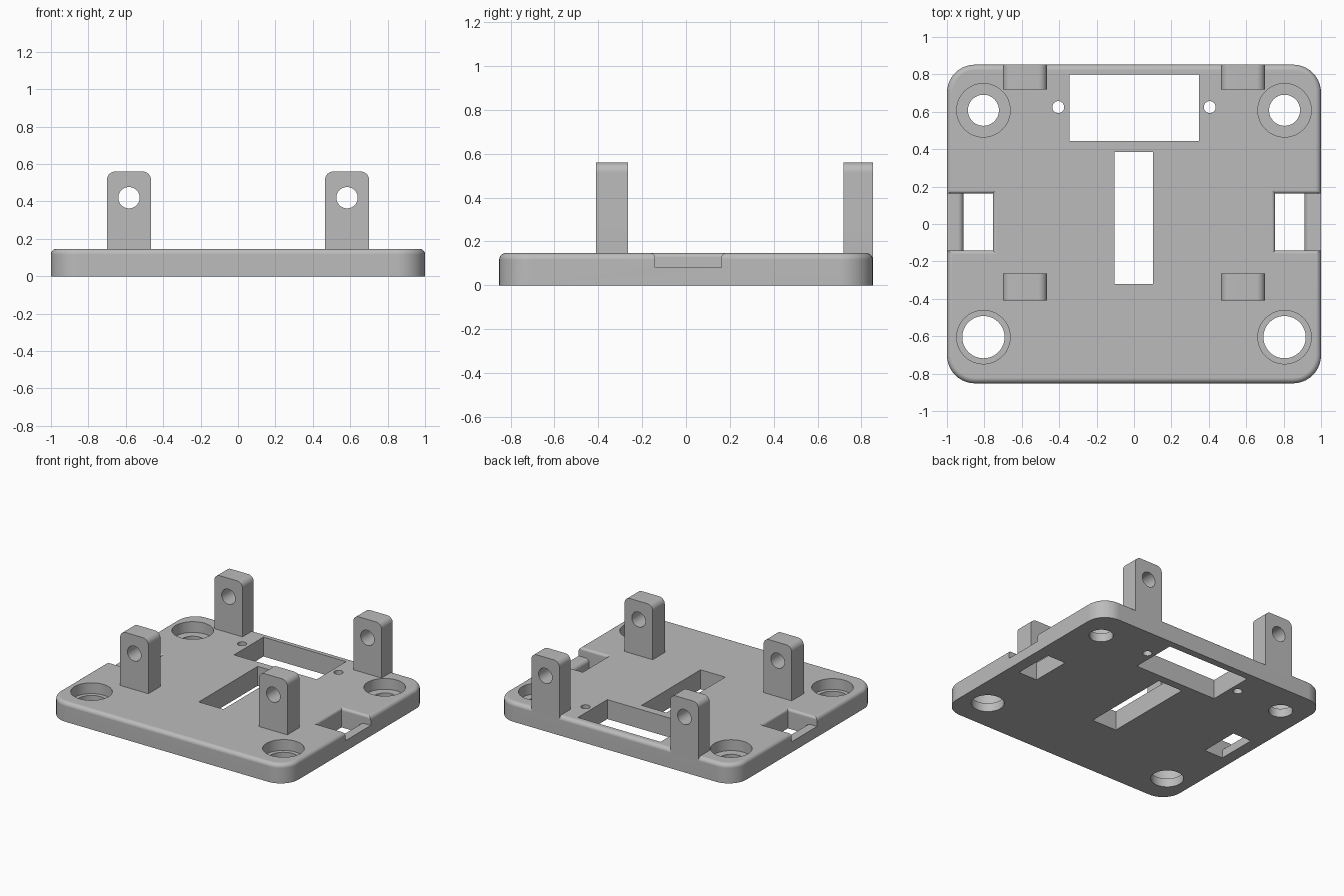
import bpy, bmesh
from math import sin, cos, pi

cube = bpy.data.objects.get("Cube")
if cube:
    bpy.data.objects.remove(cube)

grey = bpy.data.materials.new("plain grey")
grey.use_nodes = True
colour = (0.5, 0.5, 0.5, 1)
grey.diffuse_color = colour
grey.node_tree.nodes["Principled BSDF"].inputs["Base Color"].default_value = colour

TOP = 0.147      # plate thickness
EDGE_Y = 0.852   # half depth of the plate
STEPS = 6


def loft(name, rings):
    """Closed solid through matching rings of 3D points."""
    bm = bmesh.new()
    rows = [[bm.verts.new(p) for p in ring] for ring in rings]
    n = len(rows[0])
    for a, b in zip(rows, rows[1:]):
        for i in range(n):
            j = (i + 1) % n
            bm.faces.new((a[i], a[j], b[j], b[i]))
    bm.faces.new(rows[0])
    bm.faces.new(rows[-1])
    bmesh.ops.recalc_face_normals(bm, faces=bm.faces)
    mesh = bpy.data.meshes.new(name)
    bm.to_mesh(mesh)
    bm.free()
    mesh.materials.append(grey)
    obj = bpy.data.objects.new(name, mesh)
    bpy.context.collection.objects.link(obj)
    return obj


def circle(x, y, r, n=48):
    return [(x + r * cos(2 * pi * i / n), y + r * sin(2 * pi * i / n)) for i in range(n)]


def rect(x0, x1, y0, y1):
    return [(x0, y0), (x1, y0), (x1, y1), (x0, y1)]


def arc(x, y, r, start, n=8):
    return [(x + r * cos(start + pi / 2 * i / n), y + r * sin(start + pi / 2 * i / n))
            for i in range(n + 1)]


def flat(points, z):
    return [(x, y, z) for x, y in points]


def upright(points, y):
    return [(x, y, z) for x, z in points]


def fillet(r):
    """Sideways and upward offsets of a quarter round, from wall to top."""
    return [(r * (1 - cos(pi / 2 * i / STEPS)), r * sin(pi / 2 * i / STEPS))
            for i in range(STEPS + 1)]


def cut(obj, cutter):
    mod = obj.modifiers.new("cut", 'BOOLEAN')
    mod.operation, mod.solver, mod.object = 'DIFFERENCE', 'EXACT', cutter
    bpy.context.view_layer.objects.active = obj
    bpy.ops.object.modifier_apply(modifier=mod.name)
    bpy.data.objects.remove(cutter)


def finish(obj):
    bpy.ops.object.select_all(action='DESELECT')
    obj.select_set(True)
    bpy.context.view_layer.objects.active = obj
    bpy.ops.object.shade_smooth_by_angle(angle=pi / 6)
    mod = obj.modifiers.new("even shading", 'WEIGHTED_NORMAL')
    mod.keep_sharp = True


# Base plate: round corners, sharp bottom, rounded top edge
def plate_outline(inset):
    r = 0.15
    cx, cy = 1 - r, EDGE_Y - r
    corners = [(cx, cy), (-cx, cy), (-cx, -cy), (cx, -cy)]
    return [p for i, (x, y) in enumerate(corners) for p in arc(x, y, r - inset, i * pi / 2, 10)]


ROUND = 0.03
rings = [flat(plate_outline(0), 0)]
rings += [flat(plate_outline(d), TOP - ROUND + h) for d, h in fillet(ROUND)]
plate = loft("base_plate", rings)

# Large window and centre slot
for box in (rect(-0.345, 0.348, 0.445, 0.798), rect(-0.105, 0.102, -0.32, 0.385)):
    cut(plate, loft("opening_cutter", [flat(box, -0.1), flat(box, 0.3)]))

for side in (-1, 1):
    # Counterbored corner holes, wider in front
    for y, r in ((0.608, 0.083), (-0.605, 0.113)):
        x = side * 0.805
        inner, outer = circle(x, y, r), circle(x, y, 0.143)
        cut(plate, loft("screw_hole_cutter", [flat(inner, -0.1), flat(inner, 0.065),
                                              flat(outer, 0.065), flat(outer, 0.3)]))
    # Small pin holes
    pin = circle(side * 0.405, 0.625, 0.032, 24)
    cut(plate, loft("pin_hole_cutter", [flat(pin, -0.1), flat(pin, 0.3)]))

    # Side notch with a through slot, rounded sill and rounded rim
    def notch(x0, x1, grow, z):
        return flat(rect(side * x0, side * x1, -0.142 - grow, 0.162 + grow), z)
    rings = [notch(0.755, 0.912, 0, -0.1)]
    rings += [notch(0.755, 0.912 + d, 0, 0.05 + h) for d, h in fillet(0.03)]
    rings += [notch(0.755, 1.2, 0, 0.081)]
    rings += [notch(0.755 - d, 1.2, d, TOP - 0.02 + h) for d, h in fillet(0.02)]
    rings += [notch(0.735, 1.2, 0.02, 0.3)]
    cut(plate, loft("notch_cutter", rings))
finish(plate)

# Four upright lugs with a cross hole
for side, side_name in ((-1, "right"), (1, "left")):
    for end, y0, y1, base in (("front", -0.41, -0.265, TOP), ("back", 0.718, EDGE_Y, TOP - ROUND)):
        x, half, r, top = side * 0.583, 0.118, 0.045, 0.56
        outline = [(x - half, base), (x + half, base)]
        outline += arc(x + half - r, top - r, r, 0) + arc(x - half + r, top - r, r, pi / 2)
        lug = loft(f"{end}_{side_name}_lug", [upright(outline, y0), upright(outline, y1)])
        hole = circle(x, 0.42, 0.057)
        cut(lug, loft("lug_hole_cutter", [upright(hole, y0 - 0.1), upright(hole, y1 + 0.1)]))
        finish(lug)
